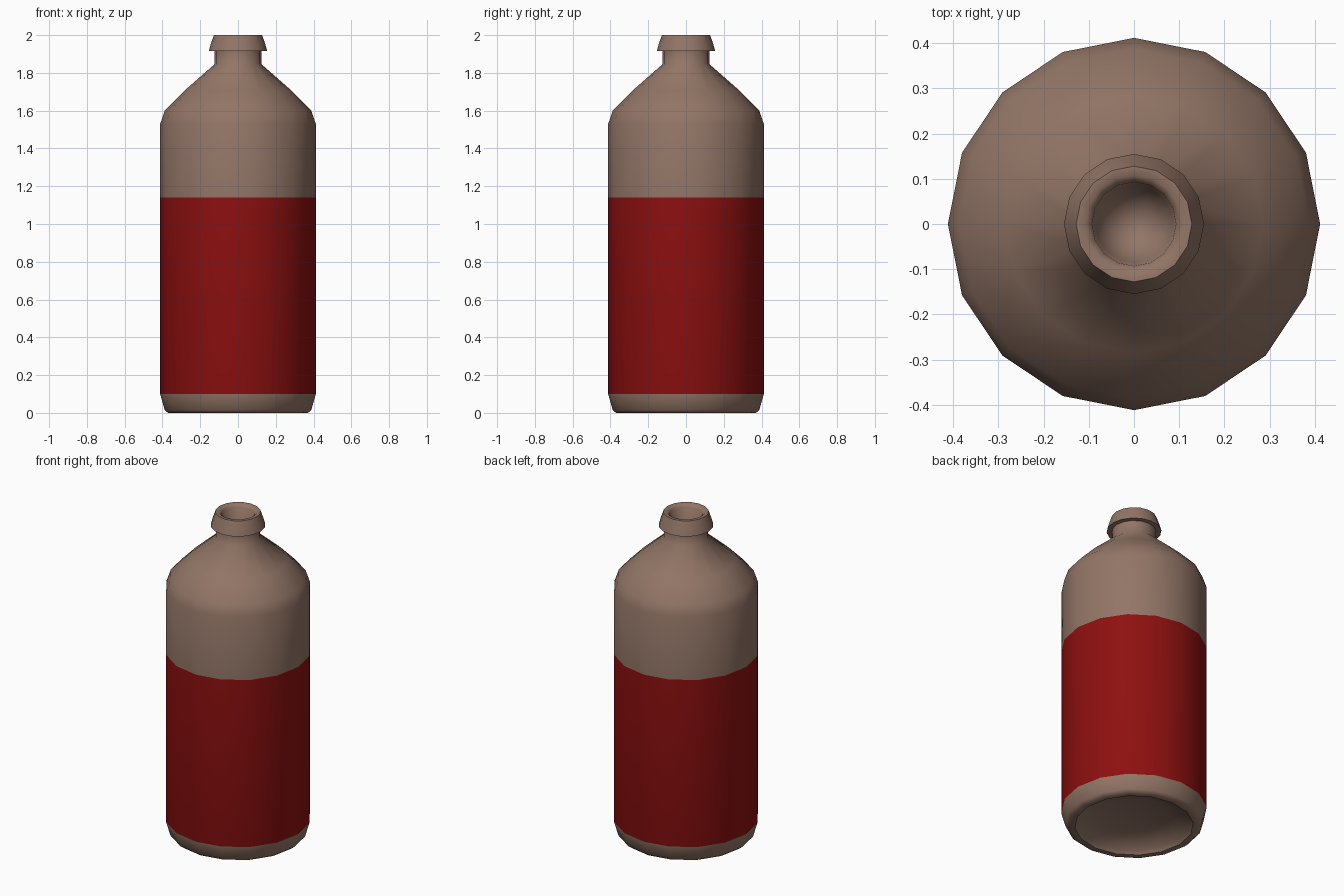
import bpy, bmesh, math

cube = bpy.data.objects.get("Cube")
if cube:
    bpy.data.objects.remove(cube, do_unlink=True)

SIDES = 16
LABEL_LOW, LABEL_HIGH = 0.10, 1.14


def material(name, rgb):
    mat = bpy.data.materials.new(name)
    mat.use_nodes = True
    mat.diffuse_color = (*rgb, 1)
    mat.node_tree.nodes["Principled BSDF"].inputs["Base Color"].default_value = (*rgb, 1)
    return mat


glass = material("brown_glass", (0.29, 0.18, 0.135))
label = material("red_label", (0.27, 0.005, 0.005))


def lathe(name, profile, mats):
    """Revolve (radius, height) points; radius zero closes with a single point."""
    bm = bmesh.new()
    rings = []
    for r, z in profile:
        if r == 0:
            rings.append([bm.verts.new((0, 0, z))] * SIDES)
        else:
            turns = [math.tau * i / SIDES for i in range(SIDES)]
            rings.append([bm.verts.new((r * math.cos(a), r * math.sin(a), z)) for a in turns])
    for low, high in zip(rings, rings[1:]):
        for i in range(SIDES):
            j = (i + 1) % SIDES
            bm.faces.new(dict.fromkeys((low[i], low[j], high[j], high[i])))
    # the straight band of the body carries the label
    for f in bm.faces:
        zs = [v.co.z for v in f.verts]
        if min(zs) > LABEL_LOW - 0.01 and max(zs) < LABEL_HIGH + 0.01:
            f.material_index = 1
    bmesh.ops.recalc_face_normals(bm, faces=bm.faces)
    mesh = bpy.data.meshes.new(name)
    bm.to_mesh(mesh)
    bm.free()
    for m in mats:
        mesh.materials.append(m)
    obj = bpy.data.objects.new(name, mesh)
    bpy.context.collection.objects.link(obj)
    bpy.ops.object.select_all(action="DESELECT")
    obj.select_set(True)
    bpy.context.view_layer.objects.active = obj
    bpy.ops.object.shade_smooth_by_angle(angle=math.radians(50))
    return obj


# Hollowed base, body, shoulder, neck, flared lip and open mouth
base = [(0, 0.07), (0.2, 0.06), (0.32, 0.02), (0.335, 0), (0.37, 0), (0.388, 0.015)]
body = [(0.412, LABEL_LOW), (0.412, LABEL_HIGH), (0.412, 1.53)]
shoulder = [(0.388, 1.6), (0.285, 1.705), (0.125, 1.845)]
lip = [(0.125, 1.915), (0.155, 1.915), (0.145, 1.95), (0.128, 2.0)]
mouth = [(0.108, 2.0), (0.093, 1.985), (0.085, 1.92), (0.05, 1.87), (0, 1.85)]
lathe("bottle", base + body + shoulder + lip + mouth, [glass, label])
